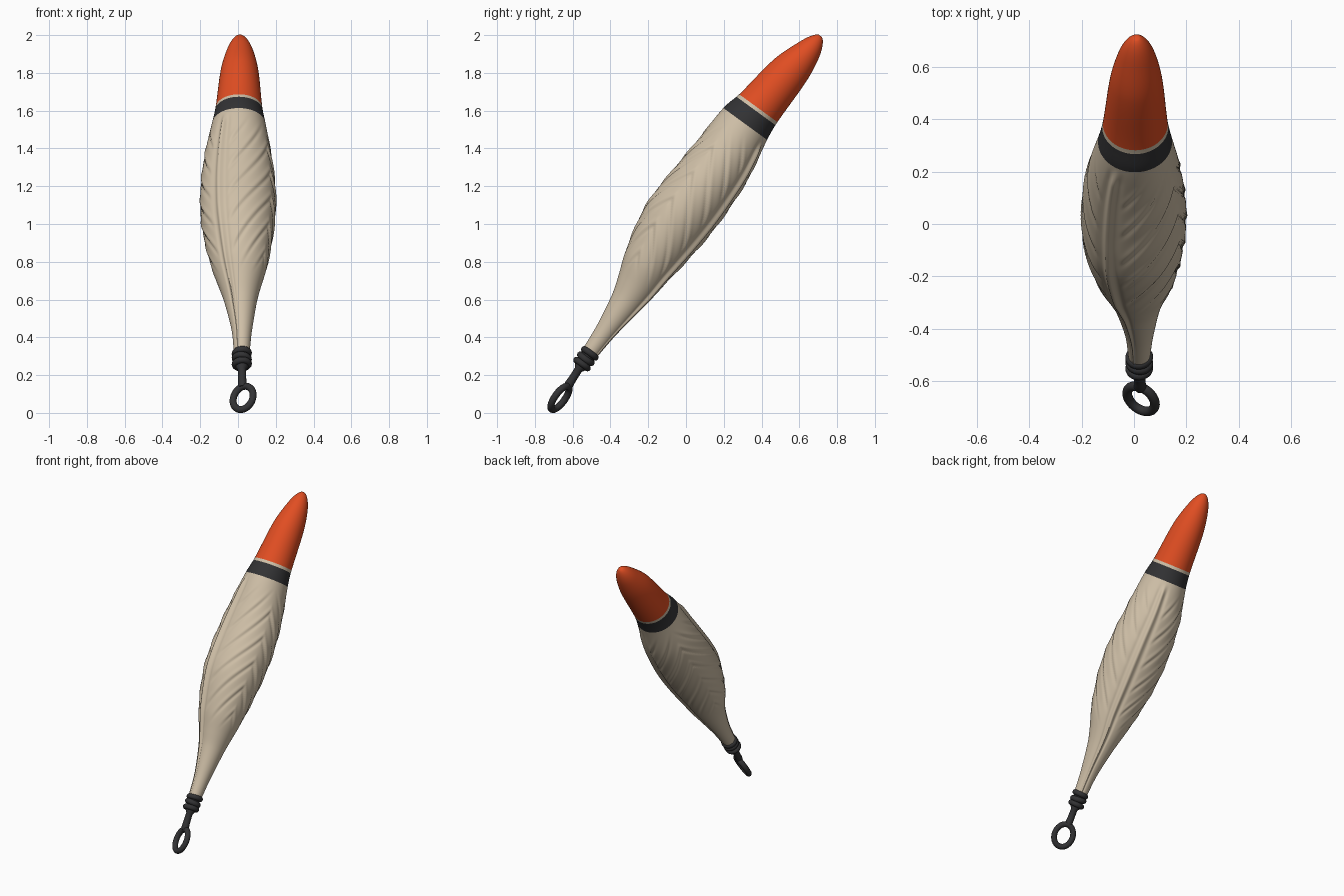
import bpy, bmesh, math
from mathutils import Vector, Matrix

if "Cube" in bpy.data.objects:
    bpy.data.objects.remove(bpy.data.objects["Cube"])

# Float axis leans back in the y-z plane: s runs along it, q across it
A, B = 0.59, 0.81
def place(x, s, q):
    return Vector((x, A * s + B * q, B * s - A * q))

def material(name, rgb):
    m = bpy.data.materials.new(name)
    m.diffuse_color = (*rgb, 1)
    m.use_nodes = True
    m.node_tree.nodes["Principled BSDF"].inputs["Base Color"].default_value = m.diffuse_color
    return m

cream = material("cream", (0.62, 0.52, 0.385))
black = material("dark_grey", (0.032, 0.032, 0.034))
orange = material("orange_red", (0.75, 0.075, 0.016))

# Profile: s, centre q, half depth, half width, centre x
PROFILE = [(-.05, -.597, .042, .040, .02), (.12, -.598, .058, .056, .02),
           (.285, -.601, .085, .085, .014), (.38, -.609, .108, .110, .010),
           (.51, -.625, .138, .148, .006), (.745, -.637, .178, .190, 0),
           (.87, -.635, .184, .199, 0), (1.005, -.631, .180, .198, 0),
           (1.2, -.631, .168, .179, 0), (1.425, -.646, .142, .140, .004),
           (1.525, -.639, .125, .124, .005), (1.78, -.621, .104, .100, .008),
           (1.93, -.605, .068, .068, .01), (2.03, -.599, .001, .001, .01)]

def section(s):
    """Smooth interpolation; radii are squared first so the tip is round."""
    rows = [(r[0], r[1], r[2] ** 2, r[3] ** 2, r[4]) for r in PROFILE]
    i = max(k for k in range(len(rows) - 1) if rows[k][0] <= s + 1e-9)
    a, b = rows[i], rows[i + 1]
    p, n = rows[max(i - 1, 0)], rows[min(i + 2, len(rows) - 1)]
    h = b[0] - a[0]
    t = (s - a[0]) / h
    out = []
    for k in range(1, 5):
        ma = (b[k] - p[k]) / (b[0] - p[0]) * h
        mb = (n[k] - a[k]) / (n[0] - a[0]) * h
        out.append((2*t**3 - 3*t*t + 1) * a[k] + (t**3 - 2*t*t + t) * ma
                   + (3*t*t - 2*t**3) * b[k] + (t**3 - t*t) * mb)
    return out[0], math.sqrt(max(out[1], 1e-6)), math.sqrt(max(out[2], 1e-6)), out[3]

def ramp(v, lo, hi):
    t = min(max((v - lo) / (hi - lo), 0), 1)
    return t * t * (3 - 2 * t)

def relief(s, th):
    """Two long ribs on opposite sides, with slanting creases between them."""
    d = th - math.radians(60)
    d = abs((d + math.pi / 2) % math.pi - math.pi / 2)
    rib = math.exp(-(d / .07) ** 2) * .013 - math.exp(-((d - .17) / .07) ** 2) * .005
    rib *= 1 - ramp(s, 1.32, 1.41)
    rib *= .25 + .75 * ramp(s, 0, .5)
    u = ((s - .28 * d) / .17) % 1
    crease = -.006 * math.exp(-((u - .5) / .09) ** 2) + .004 * math.exp(-((u - .72) / .12) ** 2)
    crease *= ramp(d, .2, .45) * ramp(s, .4, .6) * (1 - ramp(s, 1.2, 1.38))
    return rib + crease

def finish(obj, angle=60):
    bpy.ops.object.select_all(action='DESELECT')
    obj.select_set(True)
    bpy.context.view_layer.objects.active = obj
    bpy.ops.object.shade_smooth_by_angle(angle=math.radians(angle))

def mesh_object(name, bm, mats):
    bmesh.ops.recalc_face_normals(bm, faces=bm.faces)
    me = bpy.data.meshes.new(name)
    bm.to_mesh(me)
    bm.free()
    for m in mats:
        me.materials.append(m)
    ob = bpy.data.objects.new(name, me)
    bpy.context.collection.objects.link(ob)
    finish(ob)
    return ob

# Body with painted band and tip
N = 160
BAND_LO, BAND_HI, TIP = 1.418, 1.507, 1.526
S = [-.05 + .0125 * i for i in range(166)]
S = [s for s in S if min(abs(s - e) for e in (BAND_LO, BAND_HI, TIP)) > .004]
S = sorted(S + [BAND_LO, BAND_HI, TIP, 2.02, 2.025, 2.028])
bm = bmesh.new()
loops = []
for s in S:
    c, t, w, x0 = section(s)
    ring = []
    for j in range(N):
        th = 2 * math.pi * j / N
        r = relief(s, th)
        ring.append(bm.verts.new(place(x0 + (w + r) * math.cos(th), s, c + (t + r) * math.sin(th))))
    loops.append(ring)
for i in range(len(S) - 1):
    mid = (S[i] + S[i + 1]) / 2
    idx = 2 if mid > TIP else 1 if BAND_LO < mid < BAND_HI else 0
    for j in range(N):
        k = (j + 1) % N
        f = bm.faces.new((loops[i][j], loops[i][k], loops[i + 1][k], loops[i + 1][j]))
        f.material_index = idx
bm.faces.new(loops[0][::-1])
bm.faces.new(loops[-1]).material_index = 2
mesh_object("float_body", bm, [cream, black, orange])

# Thread wraps round the neck
axis = Vector((0, A, B)).normalized()
for i, (s, tilt) in enumerate([(-.045, .08), (-.08, -.10), (-.115, .06)]):
    bpy.ops.mesh.primitive_torus_add(major_radius=.036, minor_radius=.0175,
                                     major_segments=40, minor_segments=14)
    ob = bpy.context.object
    ob.name = f"thread_wrap_{i + 1}"
    rot = axis.to_track_quat('Z', 'Y').to_matrix() @ Matrix.Rotation(tilt, 3, 'Y')
    ob.matrix_world = Matrix.Translation(place(.02, s, -.596)) @ rot.to_4x4()
    ob.data.materials.append(black)
    finish(ob)

# Core and stem: rods of circular section (s, q, x, radius)
def rod(name, pts):
    bm = bmesh.new()
    rings = [[bm.verts.new(place(x + r * math.cos(a), s, q + r * math.sin(a)))
              for a in (2 * math.pi * j / 24 for j in range(24))] for s, q, x, r in pts]
    for a, b in zip(rings, rings[1:]):
        for j in range(24):
            bm.faces.new((a[j], a[j - 1], b[j - 1], b[j]))
    bm.faces.new(rings[0])
    bm.faces.new(rings[-1])
    mesh_object(name, bm, [black])

rod("wire_stem", [(-.262, -.587, .024, .02), (-.245, -.588, .024, .024),
                  (-.215, -.59, .022, .022), (-.15, -.594, .021, .021),
                  (-.125, -.596, .02, .038), (-.02, -.597, .02, .038)])

# Line eye: slightly twisted oval ring
bm = bmesh.new()
tw = math.radians(26)
side = place(math.cos(tw), 0, -math.sin(tw))
normal = axis.cross(side).normalized()
centre = place(.027, -.328, -.585)
M, K, TUBE = 48, 16, .0185
rings = []
for i in range(M):
    a = 2 * math.pi * i / M
    p = centre + side * (.059 * math.cos(a)) + axis * (.074 * math.sin(a))
    out = (side * (.074 * math.cos(a)) + axis * (.059 * math.sin(a))).normalized()
    rings.append([bm.verts.new(p + TUBE * (out * math.cos(b) + normal * math.sin(b)))
                  for b in (2 * math.pi * k / K for k in range(K))])
for i in range(M):
    for k in range(K):
        bm.faces.new((rings[i - 1][k - 1], rings[i][k - 1], rings[i][k], rings[i - 1][k]))
mesh_object("line_eye", bm, [black])
